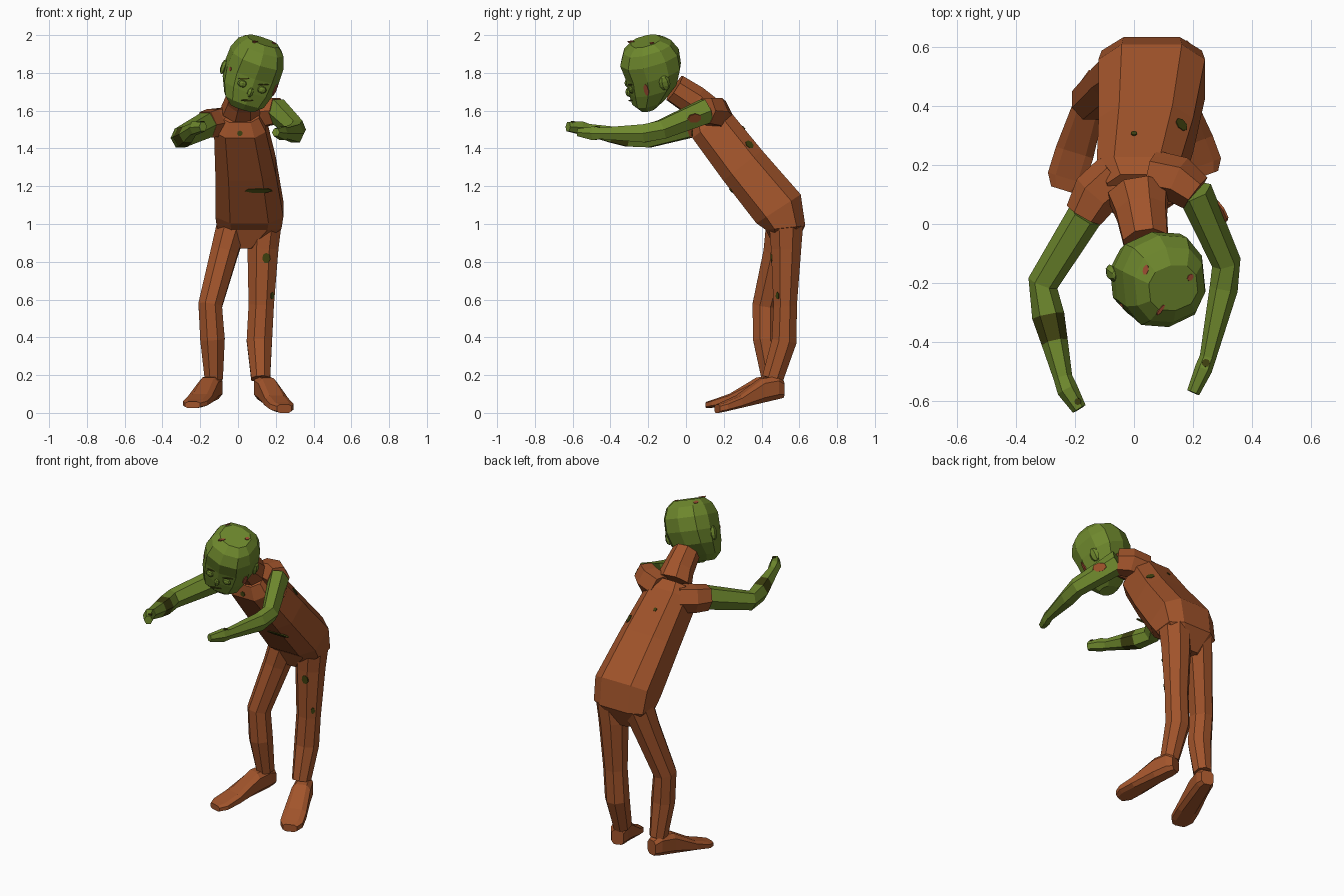
import bpy, bmesh, math
from mathutils import Vector, Matrix
from mathutils.bvhtree import BVHTree

if "Cube" in bpy.data.objects:
    bpy.data.objects.remove(bpy.data.objects["Cube"])


def material(name, rgb):
    m = bpy.data.materials.new(name)
    m.diffuse_color = (*rgb, 1)
    m.use_nodes = True
    m.node_tree.nodes["Principled BSDF"].inputs["Base Color"].default_value = m.diffuse_color
    return m


SKIN = material("green skin", (0.155, 0.245, 0.026))
CLOTH = material("rust brown cloth", (0.355, 0.088, 0.024))
DARK = material("dark olive", (0.05, 0.053, 0.005))
WOUND = material("dull red", (0.32, 0.07, 0.03))
X, Z = Vector((1, 0, 0)), Vector((0, 0, 1))


def finish(name, bm, mats):
    bmesh.ops.recalc_face_normals(bm, faces=bm.faces)
    me = bpy.data.meshes.new(name)
    bm.to_mesh(me)
    bm.free()
    for m in mats:
        me.materials.append(m)
    ob = bpy.data.objects.new(name, me)
    bpy.context.collection.objects.link(ob)
    return ob


def loft(name, rings, n, mats, power=1.0, seg=None):
    """Skin rings of (centre, half axis u, half axis v); power < 1 makes them boxier."""
    bm = bmesh.new()
    f = lambda t: math.copysign(abs(t) ** power, t)
    ang = [2 * math.pi * (k + 0.5) / n for k in range(n)]
    mu = max(abs(f(math.cos(a))) for a in ang)
    mv = max(abs(f(math.sin(a))) for a in ang)
    loops = [[bm.verts.new(c + u * (f(math.cos(a)) / mu) + v * (f(math.sin(a)) / mv))
              for a in ang] for c, u, v in rings]
    for i, (a, b) in enumerate(zip(loops, loops[1:])):
        for k in range(n):
            j = (k + 1) % n
            fc = bm.faces.new((a[k], a[j], b[j], b[k]))
            fc.material_index = seg[i] if seg else 0
    bm.faces.new(loops[0])
    bm.faces.new(loops[-1])
    return finish(name, bm, mats)


def limb(name, pts, n, mats, power=1.0, seg=None):
    """Tube through points (x, y, z, ru, rv)."""
    P = [Vector(p[:3]) for p in pts]
    rings = []
    for i, p in enumerate(pts):
        t = (P[min(i + 1, len(P) - 1)] - P[max(i - 1, 0)]).normalized()
        ref = X if abs(t.z) > 0.7 else Z
        u = (ref - t * ref.dot(t)).normalized()
        rings.append((P[i], u * p[3], t.cross(u) * p[4]))
    return loft(name, rings, n, mats, power, seg)


def blob(name, M, loc, size, mat, segs=8):
    bm = bmesh.new()
    bmesh.ops.create_uvsphere(bm, u_segments=segs, v_segments=5, radius=1,
                              matrix=M @ Matrix.Translation(loc) @ Matrix.Diagonal((*size, 1)))
    return finish(name, bm, [mat])


def patch(name, ob, origin, direction, size, mat):
    """Thin plate laid where a ray meets the part."""
    me = ob.data
    tree = BVHTree.FromPolygons([v.co for v in me.vertices],
                                [tuple(p.vertices) for p in me.polygons])
    d = Vector(direction)
    hit, nor, _, _ = tree.ray_cast(Vector(origin), d)
    if hit is None:
        return
    if nor.dot(d) > 0:
        nor = -nor
    bm = bmesh.new()
    M = Matrix.Translation(hit) @ nor.to_track_quat('Z', 'Y').to_matrix().to_4x4()
    bmesh.ops.create_cone(bm, cap_ends=True, segments=7, radius1=1, radius2=1, depth=0.008,
                          matrix=M @ Matrix.Diagonal((*size, 1, 1)))
    finish(name, bm, [mat])


# Torso: leaning rings (x, y, z, half width, half depth, tilt)
torso_rings = []
for x, y, z, w, d, a in [(0.04, 0.52, 0.87, 0.05, 0.05, 0), (0.06, 0.527, 0.98, 0.17, 0.105, 6),
                         (0.06, 0.49, 1.08, 0.18, 0.14, 33), (0.04, 0.30, 1.31, 0.16, 0.13, 38),
                         (0.01, 0.13, 1.53, 0.137, 0.122, 38), (0.01, 0.10, 1.59, 0.10, 0.085, 38)]:
    a = math.radians(a)
    torso_rings.append((Vector((x, y, z)), X * w, Vector((0, math.cos(a), math.sin(a))) * d))
torso = loft("torso", torso_rings, 8, [CLOTH], 0.65)
limb("neck", [(0.015, 0.10, 1.60, 0.085, 0.10), (0.025, 0.04, 1.655, 0.08, 0.085),
              (0.04, -0.06, 1.72, 0.075, 0.075)], 8, [CLOTH])

# Shoulders and arms
limb("left_sleeve", [(0.06, 0.17, 1.575, 0.075, 0.08), (0.15, 0.15, 1.595, 0.074, 0.08),
                     (0.208, 0.105, 1.60, 0.068, 0.066)], 6, [CLOTH])
limb("right_sleeve", [(-0.06, 0.16, 1.54, 0.075, 0.085), (-0.13, 0.10, 1.535, 0.073, 0.082),
                      (-0.17, 0.03, 1.525, 0.068, 0.066)], 6, [CLOTH])
left_arm = limb("left_arm", [(0.205, 0.11, 1.60, 0.064, 0.06), (0.312, -0.13, 1.50, 0.05, 0.05),
                             (0.303, -0.22, 1.48, 0.048, 0.048), (0.25, -0.45, 1.48, 0.03, 0.028),
                             (0.235, -0.49, 1.48, 0.036, 0.03), (0.20, -0.57, 1.485, 0.02, 0.022)],
                6, [SKIN])
right_arm = limb("right_arm", [(-0.165, 0.03, 1.525, 0.064, 0.06), (-0.308, -0.20, 1.455, 0.05, 0.052),
                               (-0.29, -0.31, 1.46, 0.05, 0.055), (-0.268, -0.40, 1.475, 0.042, 0.045),
                               (-0.24, -0.52, 1.50, 0.03, 0.032), (-0.225, -0.56, 1.51, 0.034, 0.036),
                               (-0.185, -0.625, 1.515, 0.024, 0.025)],
                 6, [SKIN, DARK], 1.0, [0, 0, 1, 0, 0, 0])

# Legs
left_leg = limb("left_leg", [(0.145, 0.53, 1.00, 0.085, 0.09), (0.132, 0.53, 0.87, 0.082, 0.08),
                             (0.123, 0.525, 0.57, 0.067, 0.062), (0.113, 0.52, 0.38, 0.067, 0.066),
                             (0.12, 0.458, 0.18, 0.05, 0.056)], 8, [CLOTH])
limb("right_leg", [(-0.03, 0.52, 1.00, 0.08, 0.095), (-0.072, 0.49, 0.85, 0.072, 0.08),
                   (-0.147, 0.42, 0.57, 0.063, 0.068), (-0.135, 0.42, 0.39, 0.065, 0.065),
                   (-0.128, 0.455, 0.18, 0.048, 0.054)], 8, [CLOTH])


# Feet: flat soles sloping down to the toes, turned outwards
def foot(name, heel, toe, drop):
    heel, toe = Vector((*heel, 0)), Vector((*toe, 0))
    side = (toe - heel).normalized().cross(Z)
    rings = []
    for t, w, top in [(0, 0.036, 0.17), (0.1, 0.05, 0.195), (0.32, 0.055, 0.185),
                      (0.68, 0.066, 0.095), (0.9, 0.066, 0.062), (1, 0.042, 0.05)]:
        lo = 0.08 - drop * t
        top += (0.07 - drop) * t * 0.6
        rings.append((heel.lerp(toe, t) + Z * (lo + top) / 2, side * w, Z * (top - lo) / 2))
    loft(name, rings, 8, [CLOTH], 0.6)


foot("left_foot", (0.118, 0.51), (0.245, 0.165), 0.08)
foot("right_foot", (-0.118, 0.51), (-0.24, 0.115), 0.055)

# Head: tilted sideways, turned and bowed
H = (Matrix.Translation((0.075, -0.175, 1.808)) @ Matrix.Rotation(math.radians(11), 4, 'Z')
     @ Matrix.Rotation(math.radians(17), 4, 'Y') @ Matrix.Rotation(math.radians(17), 4, 'X'))
R = H.to_3x3()
head_rings = []
for z, w, f, b in [(-0.187, 0.065, -0.12, -0.03), (-0.148, 0.108, -0.15, 0.03), (-0.08, 0.135, -0.155, 0.115),
                   (0.0, 0.146, -0.152, 0.155), (0.08, 0.143, -0.162, 0.163), (0.14, 0.122, -0.13, 0.135),
                   (0.175, 0.085, -0.08, 0.08)]:
    head_rings.append((H @ Vector((0, (f + b) / 2, z)), R @ X * w, R @ Vector((0, (b - f) / 2, 0))))
head = loft("head", head_rings, 10, [SKIN], 0.82)
for s, side in ((1, "left"), (-1, "right")):
    blob(side + "_ear", H, (s * 0.147, 0.03, -0.03), (0.016, 0.03, 0.042), SKIN, 6)
    blob(side + "_eye", H, (s * 0.055, -0.143, -0.045), (0.026, 0.014, 0.02), SKIN)
    patch(side + "_brow", head, H @ Vector((s * 0.055, -0.5, -0.017)), R @ Vector((0, 1, 0)),
          (0.032, 0.004), DARK)
blob("nose", H, (0, -0.152, -0.075), (0.018, 0.018, 0.026), SKIN, 6)
patch("mouth", head, H @ Vector((0, -0.5, -0.122)), R @ Vector((0, 1, 0)), (0.035, 0.004), DARK)

# Tears and stains
for i, (ob, o, d, size) in enumerate([
        (torso, (0.11, -1, 1.177), (0, 1, 0), (0.075, 0.014)),
        (torso, (0.01, -1, 1.48), (0, 1, 0), (0.015, 0.015)),
        (torso, (0.0, 0.305, 3), (0, 0, -1), (0.011, 0.011)),
        (torso, (2, 0.335, 1.42), (-1, 0, 0), (0.025, 0.025)),
        (left_leg, (0.15, -1, 0.82), (0, 1, 0), (0.022, 0.028)),
        (left_leg, (0.18, -1, 0.62), (0, 1, 0), (0.012, 0.02)),
        (left_arm, (0.243, -0.47, 3), (0, 0, -1), (0.014, 0.014)),
        (right_arm, (-0.19, -0.60, 3), (0, 0, -1), (0.012, 0.012))]):
    patch("stain_%d" % i, ob, o, d, size, DARK)
patch("arm_tear", left_arm, (2, 0.045, 1.56), (-1, 0, 0), (0.042, 0.026), CLOTH)
for i, (o, d, size) in enumerate([
        ((2, -0.21, 1.71), (-1, 0, 0), (0.014, 0.034)),
        ((-0.04, -2, 1.82), (0, 1, 0), (0.009, 0.012)),
        ((0.04, -0.155, 3), (0, 0, -1), (0.018, 0.01)),
        ((0.19, -0.18, 3), (0, 0, -1), (0.013, 0.01)),
        ((0.09, -0.29, 3), (0, 0, -1), (0.022, 0.006)),
        ((-0.02, -0.04, 3), (0, 0, -1), (0.018, 0.006))]):
    patch("wound_%d" % i, head, o, d, size, WOUND)
